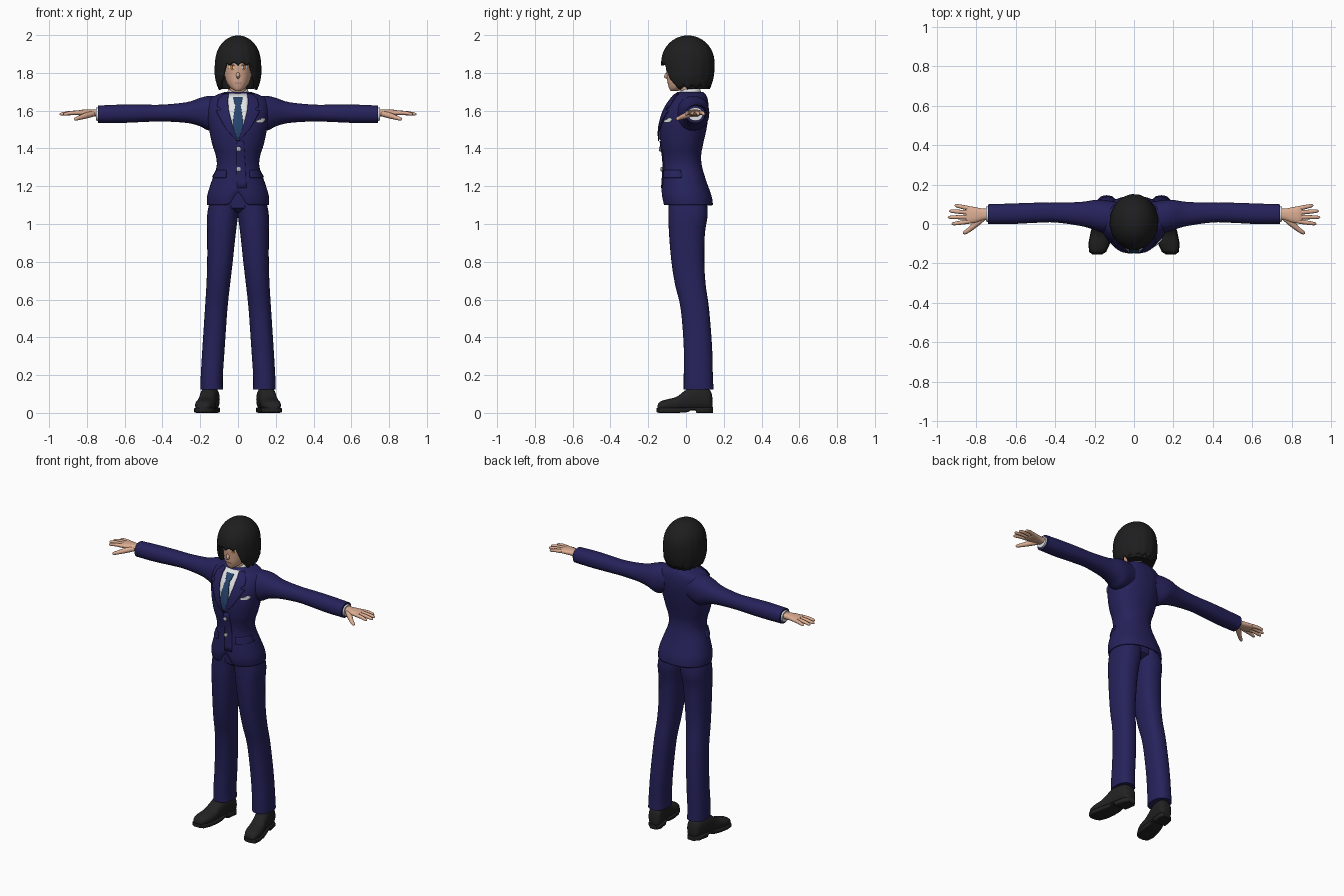
import bpy, bmesh, math
from mathutils import Vector

if "Cube" in bpy.data.objects:
    bpy.data.objects.remove(bpy.data.objects["Cube"])

def material(name, col):
    m = bpy.data.materials.new(name)
    m.diffuse_color = (*col, 1)
    m.use_nodes = True
    m.node_tree.nodes["Principled BSDF"].inputs["Base Color"].default_value = m.diffuse_color
    return m

NAVY = material("navy cloth", (0.019, 0.016, 0.105))
HAIR = material("black hair", (0.013, 0.013, 0.014))
SKIN = material("skin", (0.72, 0.42, 0.29))
WHITE = material("white cloth", (0.8, 0.82, 0.85))
TIE = material("blue tie", (0.02, 0.06, 0.16))
SHOE = material("black leather", (0.016, 0.016, 0.016))
AMBER = material("amber iris", (0.6, 0.2, 0.04))
METAL = material("silver button", (0.5, 0.5, 0.52))
LIP = material("lip", (0.5, 0.22, 0.16))

def finish(name, verts, faces, mats, mirror=False, thick=0, recalc=True, angle=45):
    me = bpy.data.meshes.new(name)
    me.from_pydata(verts, [], faces)
    if recalc:
        bm = bmesh.new()
        bm.from_mesh(me)
        bmesh.ops.recalc_face_normals(bm, faces=bm.faces)
        bm.to_mesh(me)
        bm.free()
    for m in mats:
        me.materials.append(m)
    me.shade_smooth()
    me.set_sharp_from_angle(angle=math.radians(angle))
    ob = bpy.data.objects.new(name, me)
    bpy.context.collection.objects.link(ob)
    if thick:
        s = ob.modifiers.new("thickness", 'SOLIDIFY')
        s.thickness, s.offset = thick, -1
    if mirror:
        ob.modifiers.new("mirror", 'MIRROR').use_clip = False
    return ob

def smooth(rows, k=4):
    """Resample rows of numbers with a Catmull-Rom curve."""
    out = []
    for i in range(len(rows) - 1):
        p = [rows[max(0, min(len(rows) - 1, i + d))] for d in (-1, 0, 1, 2)]
        for s in range(k):
            t = s / k
            out.append(tuple(0.5 * (2*b + (c-a)*t + (2*a-5*b+4*c-d)*t*t + (3*b-a-3*c+d)*t**3)
                             for a, b, c, d in zip(*p)))
    return out + [tuple(rows[-1])]

def ring(c, u, v, n=2.0, seg=32):
    """Superellipse around c; u and v are the half axes."""
    pts = []
    for i in range(seg):
        a = 2 * math.pi * i / seg
        ca, sa = math.cos(a), math.sin(a)
        pts.append(Vector(c) + Vector(u) * math.copysign(abs(ca) ** (2/n), ca)
                   + Vector(v) * math.copysign(abs(sa) ** (2/n), sa))
    return pts

def loft(name, rings, mats, caps=True, **kw):
    n = len(rings[0])
    faces = [(i*n + j, i*n + (j+1) % n, (i+1)*n + (j+1) % n, (i+1)*n + j)
             for i in range(len(rings) - 1) for j in range(n)]
    if caps:
        faces += [tuple(range(n)), tuple(range((len(rings)-1)*n, len(rings)*n))]
    return finish(name, [p for r in rings for p in r], faces, mats, **kw)

def upright(rows, n, seg=48):
    """Rings from rows of (z, half width, front y, back y)."""
    return [ring((0, (f+b)/2, z), (w, 0, 0), (0, (b-f)/2, 0), n, seg) for z, w, f, b in rows]

def lerp_rows(rows, z):
    for a, b in zip(rows, rows[1:]):
        if z <= b[0]:
            t = max(0, (z - a[0]) / (b[0] - a[0]))
            return [p + (q-p)*t for p, q in zip(a, b)]
    return list(rows[-1])

def patch(name, body, n, rows, mat, off, mirror=False, cols=8, thick=0.006):
    """Thin plate hugging the front of a body; rows are (z, x left, x right), z rising."""
    fine = [lerp_rows(rows, a[0] + (b[0]-a[0])*s/4) for a, b in zip(rows, rows[1:]) for s in range(4)]
    verts = []
    for z, x0, x1 in fine + [rows[-1]]:
        _, w, f, b = lerp_rows(body, z)
        for j in range(cols + 1):
            x = x0 + (x1-x0)*j/cols
            q = max(0, 1 - min(1, abs(x)/w) ** n) ** (1/n)
            verts.append((x, (f+b)/2 - (b-f)/2*q - off, z))
    c = cols + 1
    faces = [(i*c+j, i*c+j+1, (i+1)*c+j+1, (i+1)*c+j) for i in range(len(fine)) for j in range(cols)]
    return finish(name, verts, faces, [mat], mirror, thick, False)

def tube(name, pts, mat, flat=1.0, mirror=True):
    """Rounded tube along points (x, y, z, radius), running mostly along x."""
    P = smooth(pts, 3)
    rings = []
    for i, (x, y, z, r) in enumerate(P):
        a, b = P[max(0, i-1)], P[min(len(P)-1, i+1)]
        d = Vector((b[0]-a[0], b[1]-a[1], b[2]-a[2])).normalized()
        side = d.cross(Vector((0, 0, 1))).normalized()
        rings.append(ring((x, y, z), side*r, side.cross(d)*r*flat, 2, 12))
    return loft(name, rings, [mat], mirror=mirror)

# Jacket body with a cutaway front hem
JN = 2.2
jacket = smooth([(1.10, .165, -.122, .143), (1.15, .163, -.13, .135), (1.22, .142, -.126, .11),
                 (1.30, .114, -.121, .086), (1.36, .117, -.124, .08), (1.42, .136, -.134, .09),
                 (1.50, .153, -.138, .108), (1.57, .164, -.125, .118), (1.62, .165, -.105, .12),
                 (1.66, .152, -.078, .115), (1.685, .11, -.06, .105), (1.70, .065, -.045, .09)])
rings = upright(jacket, JN, 64)
for r in rings:
    for p in r:
        if p.y < 0:
            p.z += 0.07 * math.exp(-(p.x/.03)**2) * max(0, (1.22 - p.z)/.12)
loft("jacket_body", rings, [NAVY], caps=False, thick=.008)

# Shirt front, tie, lapels, jacket details
patch("shirt_front", jacket, JN, [(1.445, -.004, .004), (1.5, -.026, .026), (1.6, -.052, .052),
      (1.69, -.055, .055)], WHITE, .003)
patch("tie", jacket, JN, [(1.45, -.006, .006), (1.5, -.028, .028), (1.56, -.025, .025),
      (1.635, -.013, .013), (1.64, -.018, .018), (1.672, -.025, .025)], TIE, .009)
patch("lapel", jacket, JN, [(1.44, .0, .006), (1.5, .022, .062), (1.57, .042, .102), (1.60, .049, .118),
      (1.606, .05, .09), (1.625, .052, .112), (1.66, .054, .105), (1.69, .05, .078)], NAVY, .012, True)
patch("front_overlap", jacket, JN, [(1.19, -.004, .045), (1.3, -.008, .04), (1.44, -.006, .03)], NAVY, .004)
patch("pocket_flap", jacket, JN, [(1.245, .07, .134), (1.25, .066, .137), (1.285, .066, .118)],
      NAVY, .011, True, thick=.012)
patch("breast_pocket_square", jacket, JN, [(1.538, .1, .135), (1.548, .098, .143), (1.554, .12, .146),
      (1.562, .13, .138)], WHITE, .008)
for z in (1.397, 1.29):
    y = lerp_rows(jacket, z)[2] - .006
    loft("jacket_button", [ring((.003, y + d, z), (r, 0, 0), (0, 0, r), 2, 16)
                           for d, r in ((.004, .012), (-.004, .012), (-.007, .008))], [METAL])

# Sleeves: rows of (x, z low, z high, y front, y back)
sleeve = smooth([(.08, 1.52, 1.675, -.04, .11), (.15, 1.495, 1.678, -.045, .122), (.2, 1.517, 1.668, -.03, .122),
                 (.27, 1.535, 1.645, -.01, .112), (.4, 1.543, 1.632, .008, .108), (.5, 1.54, 1.632, .006, .108),
                 (.62, 1.535, 1.632, 0, .104), (.742, 1.535, 1.627, 0, .1)])
def along_x(rows, n=2.2):
    return [ring((x, (f+b)/2, (l+h)/2), (0, (b-f)/2, 0), (0, 0, (h-l)/2), n) for x, l, h, f, b in rows]
loft("sleeve", along_x(sleeve), [NAVY], mirror=True)
loft("shirt_cuff", along_x([(.73, 1.545, 1.618, .01, .09), (.752, 1.547, 1.616, .012, .088)]), [WHITE], mirror=True)

# Hands
loft("palm", along_x(smooth([(.735, 1.567, 1.608, .022, .078), (.765, 1.57, 1.606, .02, .078),
     (.80, 1.572, 1.606, .008, .084), (.835, 1.574, 1.604, .003, .09), (.852, 1.58, 1.599, .008, .086)]), 2.4),
     [SKIN], mirror=True)
for nm, y0, x1, y1 in (("index", .013, .925, .0), ("middle", .035, .945, .034),
                       ("ring", .058, .937, .066), ("little", .079, .91, .095)):
    m = lambda t: (.835 + (x1-.835)*t, y0 + (y1-y0)*t)
    tube(nm + "_finger", [(*m(0), 1.589, .0115), (*m(.5), 1.588, .0105), (*m(.9), 1.582, .008),
                          (*m(1), 1.58, .002)], SKIN)
tube("thumb", [(.765, .03, 1.583, .014), (.80, .002, 1.575, .016), (.835, -.028, 1.564, .012),
               (.86, -.045, 1.556, .009), (.866, -.05, 1.554, .002)], SKIN)

# Trousers: rows of (z, inner x, outer x, front y, back y)
leg = smooth([(.125, .08, .199, -.012, .146), (.2, .08, .197, -.012, .142), (.35, .07, .188, -.012, .138),
              (.55, .056, .175, -.028, .122), (.68, .042, .167, -.058, .104), (.8, .028, .163, -.077, .097),
              (.95, .012, .163, -.09, .1), (1.06, -.002, .162, -.093, .115), (1.18, -.01, .135, -.09, .1)])
loft("trouser_leg", [ring(((i+o)/2, (f+b)/2, z), ((o-i)/2, 0, 0), (0, (b-f)/2, 0), 2.3)
                     for z, i, o, f, b in leg], [NAVY], mirror=True)
loft("trouser_seat", upright([(1.06, .06, -.05, .06), (1.085, .13, -.085, .1), (1.2, .13, -.09, .1)], 2.3), [NAVY])

# Shoes: rows of (y, half width, z low, z high), toes turned out
def shoe(name, rows, n):
    loft(name, [ring((.16 - .17*y, y, (l+h)/2), (w, 0, 0), (0, 0, (h-l)/2), n)
                for y, w, l, h in rows], [SHOE], mirror=True)
shoe("shoe_upper", smooth([(-.152, .02, .018, .035), (-.14, .038, .012, .058), (-.10, .05, .01, .072),
     (-.05, .05, .01, .085), (-.01, .046, .01, .115), (.03, .046, .012, .14), (.09, .046, .012, .14),
     (.128, .04, .012, .12), (.14, .018, .02, .08)]), 2.4)
shoe("shoe_sole", [(-.156, .022, .004, .026), (-.142, .043, 0, .028), (-.10, .055, 0, .028), (-.04, .053, 0, .028),
     (.01, .046, .004, .028), (.03, .045, .016, .03), (.05, .046, .016, .03), (.055, .046, 0, .03),
     (.12, .044, 0, .03), (.143, .024, 0, .03)], 6)

# Neck and shirt collar
loft("neck", upright([(1.64, .05, -.035, .07), (1.7, .043, -.03, .062), (1.77, .045, -.035, .065)], 2), [SKIN])
collar = upright(smooth([(1.655, .076, -.068, .095), (1.685, .062, -.058, .085), (1.715, .05, -.042, .074)]), 2)
for r in collar:
    for p in r:                       # collar dips toward the throat
        p.z -= .025 * max(0, -p.y/.06)
loft("shirt_collar", collar, [WHITE], caps=False, thick=.006)

# Head, with the scalp coloured as hair
HN = 2.1
head = smooth([(1.705, .016, -.082, -.04), (1.72, .038, -.09, .0), (1.75, .06, -.098, .06), (1.79, .072, -.102, .09),
               (1.84, .078, -.106, .105), (1.9, .08, -.1, .11), (1.95, .06, -.07, .08), (1.97, .03, -.03, .05)])
ob = loft("head", upright(head, HN), [SKIN, HAIR])
for f in ob.data.polygons:
    f.material_index = int(f.center.z > 1.88 or (f.center.y > .03 and f.center.z > 1.75))
loft("nose", [ring((0, y, z), (w, 0, 0), (0, 0, h), 2, 12) for y, z, w, h in
              ((-.092, 1.79, .013, .026), (-.108, 1.785, .008, .014), (-.117, 1.78, .003, .004))], [SKIN])
patch("mouth", head, HN, [(1.743, -.008, .008), (1.746, -.016, .016), (1.749, -.012, .012)], LIP, .002, thick=.002)
patch("eye_white", head, HN, [(1.815, .028, .042), (1.825, .021, .05), (1.84, .022, .051)], WHITE, .002, True, thick=.002)
patch("iris", head, HN, [(1.815, .031, .039), (1.825, .027, .043), (1.84, .028, .042)], AMBER, .004, True, thick=.002)
patch("upper_lash", head, HN, [(1.838, .018, .055), (1.845, .022, .052)], HAIR, .005, True, thick=.003)

# Bob hair: long sides and back, short jagged fringe
SEG, LEV = 120, 22
rings = []
for i in range(LEV + 1):
    u = .02 + .98 * i / LEV
    r = []
    for j in range(SEG):
        a = 2 * math.pi * j / SEG
        d = abs((a + math.pi) % (2*math.pi) - math.pi)      # angle away from the face
        t = min(1, max(0, (d - .55) / .5))
        low = 1.838 + .016*abs(math.sin(8*a)) + (1.708 + .006*abs(math.sin(10*a)) - 1.838) * t ** .7
        if t == 1:
            low -= .006 * math.cos(d)
        z = 1.997 - (1.997 - low) * u ** 1.7
        s = max(0, 1 - (abs(z - 1.85)/.148) ** 2.1) ** .5 if z > 1.85 else 1 - .2 * ((1.85 - z)/.14) ** 2.6
        s *= 1 + .018 * (abs(math.sin(8*a + .5)) - .5) * u
        wide = .121 + .005 * min(1, max(0, (1.87 - z)/.08))
        r.append(Vector((wide*s*math.sin(a), .01 - .141*s*math.cos(a), z)))
    rings.append(r)
n = SEG
faces = [(i*n+j, i*n+(j+1) % n, (i+1)*n+(j+1) % n, (i+1)*n+j) for i in range(LEV) for j in range(n)]
faces.append(tuple(range(n)))
finish("bob_hair", [p for r in rings for p in r], faces, [HAIR], thick=.014)
loft("nape_hair", upright([(1.715, .085, .0, .12), (1.76, .105, -.01, .135), (1.86, .1, -.02, .13)], 2.1), [HAIR])
